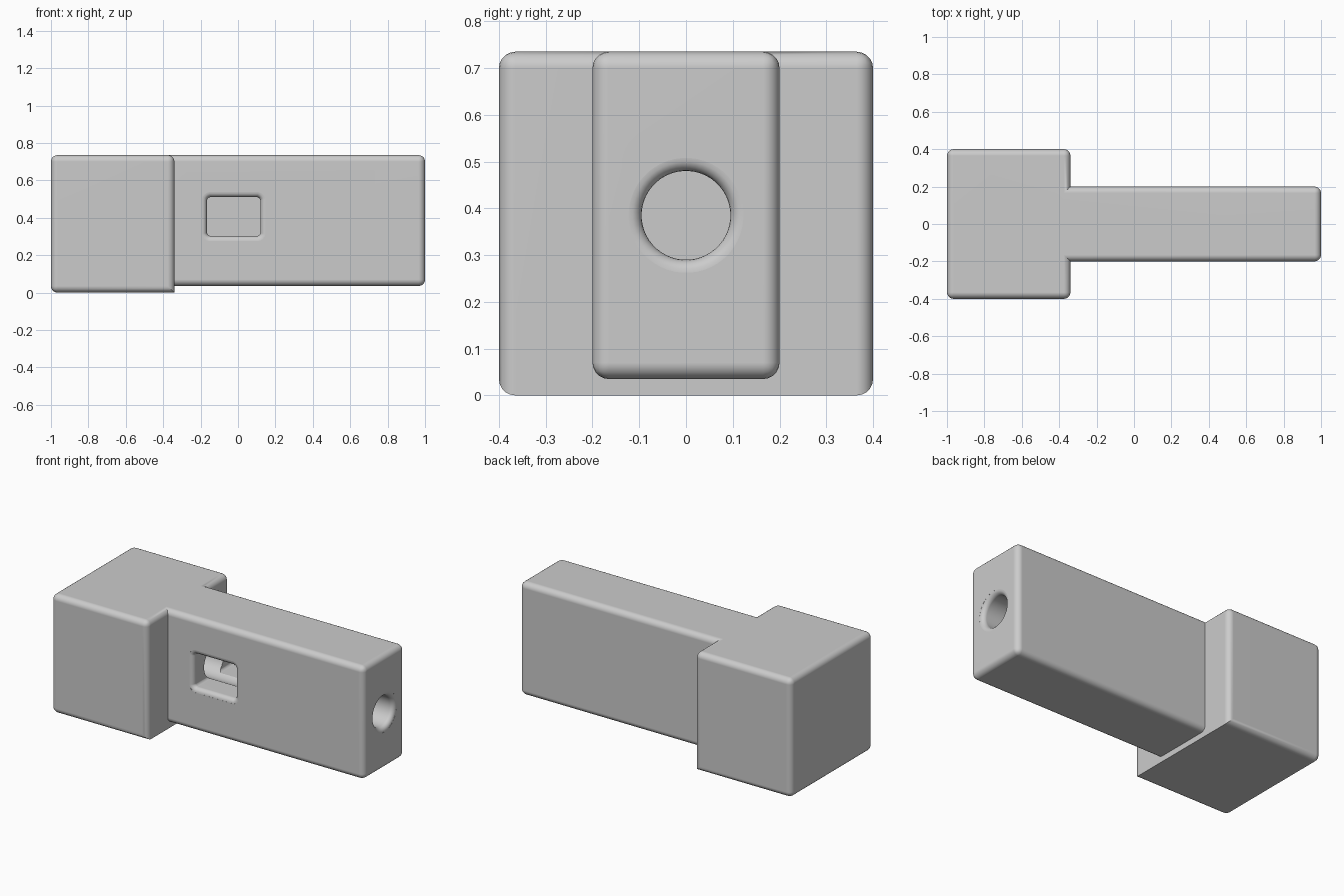
import bpy, bmesh, math
from mathutils import Vector

if "Cube" in bpy.data.objects:
    bpy.data.objects.remove(bpy.data.objects["Cube"], do_unlink=True)

ROUND = 0.035   # outer edge radius
LIP = 0.028     # radius of the softened hole mouths

grey = bpy.data.materials.new("plain_grey")
grey.use_nodes = True
grey.diffuse_color = (0.6, 0.6, 0.6, 1)
grey.node_tree.nodes["Principled BSDF"].inputs["Base Color"].default_value = (0.6, 0.6, 0.6, 1)


def to_object(bm, name):
    bmesh.ops.recalc_face_normals(bm, faces=bm.faces)
    mesh = bpy.data.meshes.new(name)
    bm.to_mesh(mesh)
    bm.free()
    mesh.materials.append(grey)
    obj = bpy.data.objects.new(name, mesh)
    bpy.context.collection.objects.link(obj)
    return obj


def rounded_box(name, low, high, keep_sharp=lambda mid: False):
    """Box between two corners, with every edge rounded unless kept sharp."""
    low, high = Vector(low), Vector(high)
    bm = bmesh.new()
    bmesh.ops.create_cube(bm, size=1)
    for v in bm.verts:
        v.co = Vector([h if c > 0 else l for c, l, h in zip(v.co, low, high)])
    edges = [e for e in bm.edges if not keep_sharp((e.verts[0].co + e.verts[1].co) / 2)]
    bmesh.ops.bevel(bm, geom=edges, offset=ROUND, segments=5, profile=0.5, affect='EDGES')
    return to_object(bm, name)


def flared_cutter(name, half_u, half_v, radius, depth, place, steps):
    """Rounded-rectangle plug whose mouth flares out; place(u, v, d) maps to space."""
    rows = [(-0.03, LIP)]
    for i in range(6):
        a = math.pi / 2 * i / 5
        rows.append((LIP * (1 - math.cos(a)), LIP * (1 - math.sin(a))))
    rows[1] = (0.0005, LIP)
    rows.append((depth, 0))
    bm = bmesh.new()
    rings = []
    for d, grow in rows:
        ring = []
        for corner, (su, sv) in enumerate([(1, 1), (-1, 1), (-1, -1), (1, -1)]):
            for i in range(steps):
                a = math.pi / 2 * (corner + (i + 0.5) / steps)
                u = su * (half_u - radius) + (radius + grow) * math.cos(a)
                v = sv * (half_v - radius) + (radius + grow) * math.sin(a)
                ring.append(bm.verts.new(place(u, v, d)))
        rings.append(ring)
    for a, b in zip(rings, rings[1:]):
        for i in range(len(a)):
            j = (i + 1) % len(a)
            bm.faces.new((a[i], a[j], b[j], b[i]))
    bm.faces.new(rings[0])
    bm.faces.new(rings[-1])
    return to_object(bm, name)


def combine(target, other, operation):
    mod = target.modifiers.new(operation.lower(), 'BOOLEAN')
    mod.operation, mod.solver, mod.object = operation, 'EXACT', other
    bpy.context.view_layer.objects.active = target
    bpy.ops.object.modifier_apply(modifier=mod.name)
    bpy.data.objects.remove(other, do_unlink=True)


# Wide end block, sharp only along its inner bottom edge
body = rounded_box("block_body", (-1, -0.4, 0), (-0.34, 0.4, 0.735),
                   lambda mid: mid.x > -0.35 and mid.z < 0.01)

# Narrow arm, flush with the top of the block
arm = rounded_box("arm", (-0.6, -0.2, 0.035), (1, 0.2, 0.735))

# Round bore from the arm's end, running past the window
bore = flared_cutter("bore_cutter", 0.095, 0.095, 0.095, 1.33,
                     lambda u, v, d: (1 - d, u, 0.385 + v), 12)

# Deep window pocket in the front of the arm
window = flared_cutter("window_cutter", 0.143, 0.104, 0.02, 0.38,
                       lambda u, v, d: (-0.023 + u, -0.2 + d, 0.406 + v), 5)

combine(body, arm, 'UNION')
combine(body, bore, 'DIFFERENCE')
combine(body, window, 'DIFFERENCE')

# Smooth rounded edges, flat faces
bpy.ops.object.select_all(action='DESELECT')
body.select_set(True)
bpy.context.view_layer.objects.active = body
bpy.ops.object.shade_smooth_by_angle(angle=math.radians(30))
weighted = body.modifiers.new("weighted_normals", 'WEIGHTED_NORMAL')
weighted.keep_sharp = True
